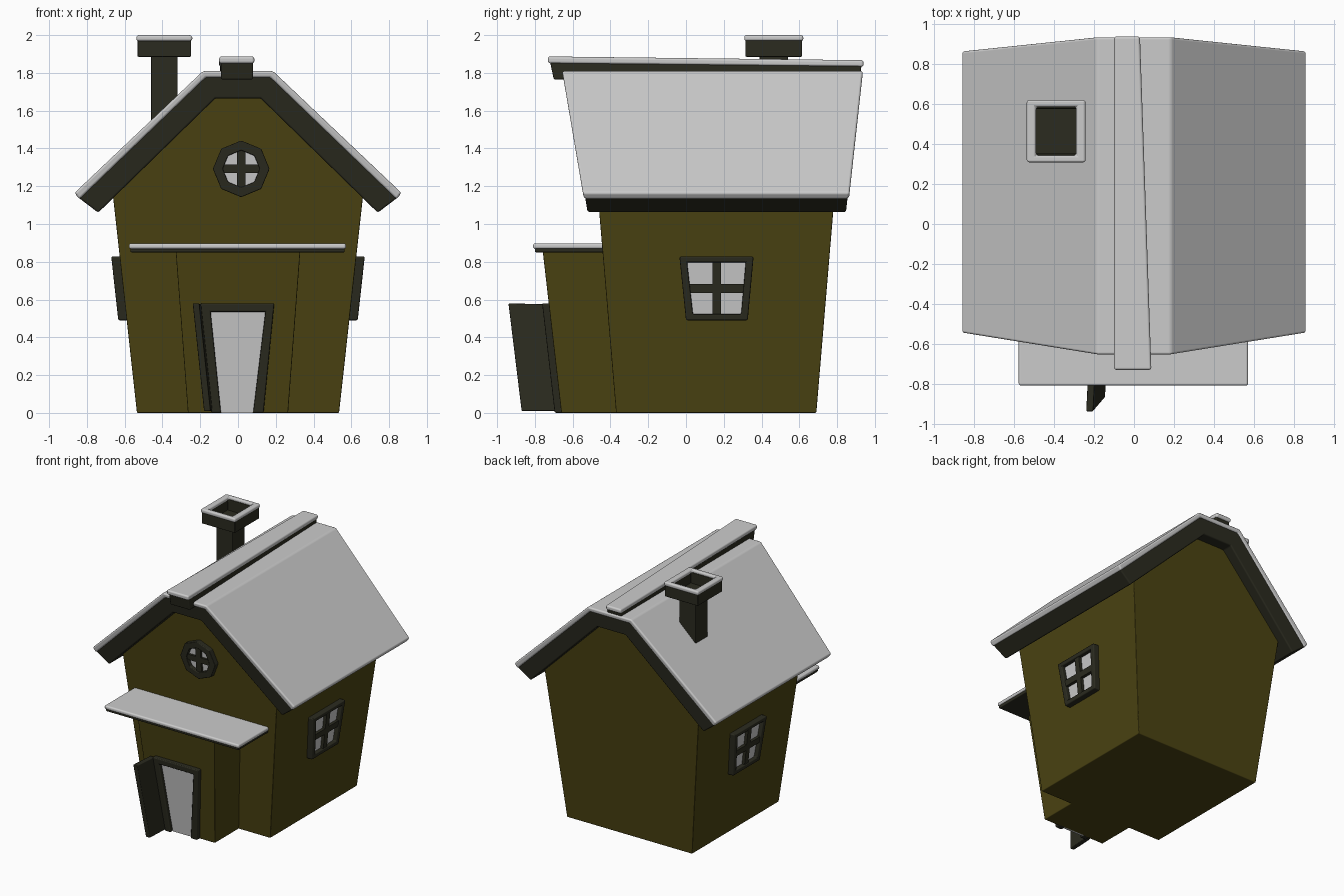
import bpy, bmesh, math

if "Cube" in bpy.data.objects:
    bpy.data.objects.remove(bpy.data.objects["Cube"])


def material(name, color):
    m = bpy.data.materials.new(name)
    m.diffuse_color = (*color, 1)
    m.use_nodes = True
    m.node_tree.nodes["Principled BSDF"].inputs["Base Color"].default_value = m.diffuse_color
    return m


WALL = material("olive_plaster", (0.07, 0.056, 0.006))
DARK = material("dark_wood", (0.024, 0.024, 0.014))


def finish(name, bm, mat, bevel, segments):
    bmesh.ops.recalc_face_normals(bm, faces=bm.faces[:])
    mesh = bpy.data.meshes.new(name)
    bm.to_mesh(mesh)
    bm.free()
    ob = bpy.data.objects.new(name, mesh)
    bpy.context.collection.objects.link(ob)
    if mat:
        mesh.materials.append(mat)
    if bevel:
        mesh.polygons.foreach_set("use_smooth", [True] * len(mesh.polygons))
        mod = ob.modifiers.new("soft_edges", "BEVEL")
        mod.width, mod.segments = bevel, segments
        mod.limit_method, mod.angle_limit = "ANGLE", math.radians(25)
        mod.harden_normals = True
    return ob


def extrude(name, profiles, near, far, mat=None, axis=1, bevel=0.0, segments=2):
    """Extrude flat profiles along an axis; each end is a plane offset + slope * v."""
    def place(u, v, end):
        co = [u, v]
        co.insert(axis, end[0] + end[1] * v)
        return co
    bm = bmesh.new()
    for prof in profiles:
        bm.faces.new([bm.verts.new(place(u, v, near)) for u, v in prof])
    bmesh.ops.remove_doubles(bm, verts=bm.verts[:], dist=1e-5)
    ret = bmesh.ops.extrude_face_region(bm, geom=bm.faces[:])
    others = [i for i in range(3) if i != axis]
    for g in ret["geom"]:
        if isinstance(g, bmesh.types.BMVert):
            g.co = place(g.co[others[0]], g.co[others[1]], far)
    return finish(name, bm, mat, bevel, segments)


def loft(name, a, b, mat=None, bevel=0.0, segments=2):
    """Solid between two matching loops of points."""
    bm = bmesh.new()
    va, vb = [bm.verts.new(p) for p in a], [bm.verts.new(p) for p in b]
    bm.faces.new(va)
    bm.faces.new(vb[::-1])
    n = len(va)
    for i in range(n):
        bm.faces.new((va[i], va[(i + 1) % n], vb[(i + 1) % n], vb[i]))
    return finish(name, bm, mat, bevel, segments)


def rect(u0, u1, v0, v1):
    return [(u0, v0), (u1, v0), (u1, v1), (u0, v1)]


def ring(outer, inner):
    n = len(outer)
    return [[outer[i], outer[(i + 1) % n], inner[(i + 1) % n], inner[i]] for i in range(n)]


def symmetric(points):
    return points + [(-u, v) for u, v in reversed(points)]


# House body, flaring upward
extrude("house_body", [symmetric([(0.535, 0), (0.662, 1.15), (0.13, 1.69)])],
        (-0.37, -0.084), (0.69, 0.084), WALL, bevel=0.006)

# Main roof and its snow
extrude("roof", [symmetric([(0.74, 1.06), (0.12, 1.665)]) [:2]
                 + [(-0.12, 1.665), (-0.74, 1.06), (-0.845, 1.14), (-0.175, 1.785),
                    (0.175, 1.785), (0.845, 1.14)]],
        (-0.34, -0.17), (0.73, 0.11), DARK, bevel=0.01)
extrude("roof_snow", [[(0.84, 1.13), (0.17, 1.775), (-0.17, 1.775), (-0.84, 1.13),
                       (-0.865, 1.165), (-0.185, 1.81), (0.185, 1.81), (0.865, 1.165)]],
        (-0.348, -0.17), (0.738, 0.11), bevel=0.013, segments=3)

# Tapering ridge beam and its snow
def section(x0, x1, z0, z1, y0, y1):
    return [(x0, y0, z0), (x1, y0, z0), (x1, y1, z1), (x0, y1, z1)]


loft("ridge_beam", section(-0.09, 0.08, 1.765, 1.86, -0.70, -0.72),
     section(-0.095, 0.025, 1.77, 1.845, 0.92, 0.93), DARK, 0.008)
loft("ridge_snow", section(-0.10, 0.087, 1.85, 1.887, -0.73, -0.732),
     section(-0.10, 0.03, 1.832, 1.867, 0.94, 0.94), None, 0.013, 3)

# Chimney
cx, cy = -0.39, 0.465


def square(r, s):
    return rect(cx - r, cx + r, cy - s, cy + s)


extrude("chimney_shaft", [square(0.07, 0.075)], (1.35, 0), (1.9, 0), DARK, 2, 0.006)
extrude("chimney_floor", [square(0.12, 0.13)], (1.89, 0), (1.9, 0), DARK, 2)
extrude("chimney_cap", ring(square(0.142, 0.15), square(0.103, 0.112)),
        (1.885, 0), (1.98, 0), DARK, 2, 0.006)
extrude("chimney_snow", ring(square(0.148, 0.156), square(0.1, 0.122)),
        (1.968, 0), (2.0, 0), None, 2, 0.013, 3)

# Porch with a flat snowy roof
extrude("porch", [symmetric([(0.265, 0), (0.33, 0.86)])],
        (-0.66, -0.115), (-0.32, -0.084), WALL, bevel=0.006)
extrude("porch_roof", [rect(-0.57, 0.565, -0.8, -0.43)], (0.85, 0), (0.878, 0), DARK, 2, 0.006)
extrude("porch_snow", [rect(-0.578, 0.572, -0.81, -0.43)], (0.868, 0), (0.897, 0), None, 2, 0.012, 3)

# Doorway, frame and open door
outer = [(-0.14, 0), (-0.2, 0.58), (0.192, 0.58), (0.135, 0)]
inner = [(-0.09, 0), (-0.145, 0.535), (0.145, 0.535), (0.08, 0)]
extrude("door_frame", ring(outer, inner)[:3], (-0.695, -0.115), (-0.64, -0.115), DARK, bevel=0.008)
extrude("doorway", [inner], (-0.667, -0.115), (-0.65, -0.115))
loft("open_door",
     [(-0.18, -0.87, 0.01), (-0.145, -0.87, 0.01), (-0.135, -0.68, 0.01), (-0.17, -0.68, 0.01)],
     [(-0.24, -0.94, 0.58), (-0.205, -0.94, 0.58), (-0.195, -0.74, 0.575), (-0.23, -0.74, 0.575)],
     DARK, 0.006)

# Octagonal gable window
def octagon(r):
    return [(0.017 + r * math.cos(k * math.pi / 4), 1.292 + r * math.sin(k * math.pi / 4))
            for k in range(8)]


extrude("gable_window_frame", ring(octagon(0.15), octagon(0.098)),
        (-0.41, -0.084), (-0.36, -0.084), DARK, bevel=0.006)
extrude("gable_window_bars", [rect(-0.005, 0.039, 1.185, 1.4), rect(-0.09, 0.124, 1.27, 1.314)],
        (-0.4, -0.084), (-0.36, -0.084), DARK)
extrude("gable_window_glass", [octagon(0.11)], (-0.382, -0.084), (-0.36, -0.084))

# Matching side windows, leaning with the walls
outer = [(0.0, 0.49), (0.327, 0.49), (0.358, 0.828), (-0.035, 0.828)]
inner = [(0.037, 0.523), (0.292, 0.523), (0.316, 0.797), (0.006, 0.797)]
for side, s in (("right", 1), ("left", -1)):
    extrude(side + "_window_frame", ring(outer, inner), (0.58 * s, 0.11 * s),
            (0.525 * s, 0.11 * s), DARK, 0, 0.008)
    extrude(side + "_window_bars", [rect(0.14, 0.185, 0.51, 0.81), rect(0.01, 0.315, 0.636, 0.682)],
            (0.573 * s, 0.11 * s), (0.525 * s, 0.11 * s), DARK, 0)
    extrude(side + "_window_glass", [inner], (0.55 * s, 0.11 * s), (0.525 * s, 0.11 * s), None, 0)
